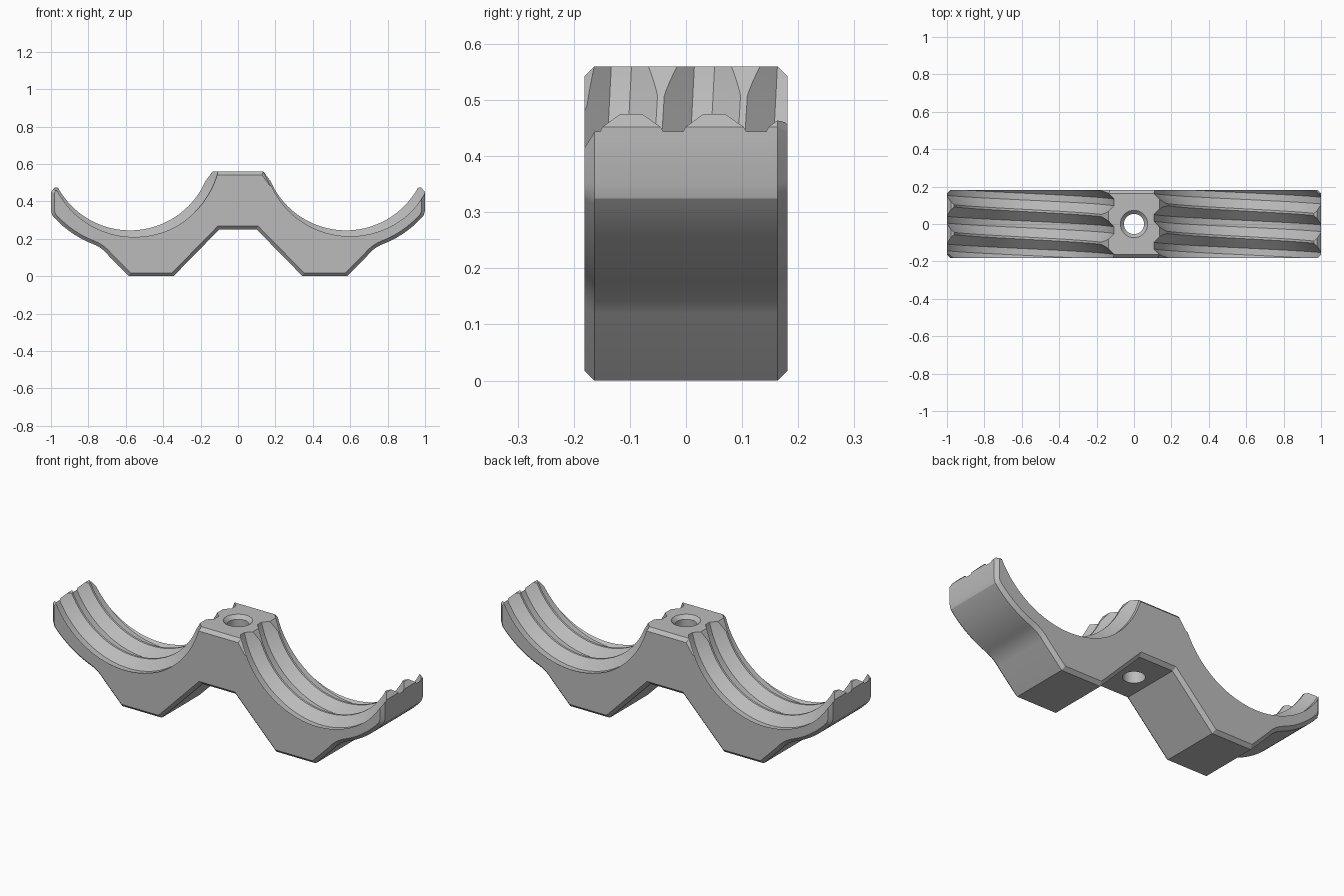
import bpy, bmesh, math
from mathutils import Vector

if "Cube" in bpy.data.objects:
    bpy.data.objects.remove(bpy.data.objects["Cube"], do_unlink=True)

CX, CZ = 0.577, 0.685               # bore axis
CREST, ROOT, OUTER = 0.44, 0.487, 0.55
PITCH, FLANK, TIP = 0.148, 0.05, 0.006
HALF, CHAMFER = 0.181, 0.018

grey = bpy.data.materials.new("light grey")
grey.use_nodes = True
grey.diffuse_color = (0.5, 0.5, 0.5, 1)
grey.node_tree.nodes["Principled BSDF"].inputs["Base Color"].default_value = grey.diffuse_color


def loft(name, rings):
    """Solid through a row of closed rings, capped at both ends."""
    bm = bmesh.new()
    rows = [[bm.verts.new(p) for p in ring] for ring in rings]
    for a, b in zip(rows, rows[1:]):
        for i in range(len(a)):
            j = (i + 1) % len(a)
            bm.faces.new((a[i], a[j], b[j], b[i]))
    bm.faces.new(rows[0][::-1])
    bm.faces.new(rows[-1])
    bmesh.ops.recalc_face_normals(bm, faces=bm.faces)
    mesh = bpy.data.meshes.new(name)
    bm.to_mesh(mesh)
    bm.free()
    mesh.materials.append(grey)
    obj = bpy.data.objects.new(name, mesh)
    bpy.context.collection.objects.link(obj)
    return obj


def inset(points, d):
    """Mitred inward offset of a clockwise outline."""
    out = []
    for i, p in enumerate(points):
        u = (p - points[i - 1]).normalized()
        v = (points[(i + 1) % len(points)] - p).normalized()
        n, m = Vector((u.y, -u.x)), Vector((v.y, -v.x))
        out.append(p + (n + m) * d / (1 + n.dot(m)))
    return out


# Right half of the side outline, clockwise from the top plate to the notch
half = [Vector(p) for p in ((0.136, 0.56), (0.18, 0.5), (CX, 0.3), (0.95, 0.47),
                            (0.978, 0.475), (1, 0.452), (1, 0.35))]
for i in range(21):                 # outer wall of the cradle
    a = math.radians(49 - i * 1.4)
    half.append(Vector((CX + OUTER * math.sin(a), CZ - OUTER * math.cos(a))))
p0, p1, p2 = half[-1], Vector((0.725, 0.152)), Vector((0.69, 0.108))
for i in range(1, 9):               # blend into the foot
    t = i / 8
    half.append(p0 * (1 - t) ** 2 + p1 * 2 * t * (1 - t) + p2 * t * t)
half += [Vector(p) for p in ((0.583, 0), (0.345, 0), (0.1, 0.25))]
outline = half + [Vector((-p.x, p.y)) for p in reversed(half)]

small = inset(outline, CHAMFER)
body = loft("double_cradle_clamp", [
    [(p.x, y, p.y) for p in pts]
    for y, pts in ((-HALF, small), (CHAMFER - HALF, outline),
                   (HALF - CHAMFER, outline), (HALF, small))])

# Threaded bore cutter swept around the bore axis
section = []
for k in range(-2, 4):
    for dy, r in ((-TIP - FLANK, ROOT), (-TIP, CREST), (TIP, CREST), (TIP + FLANK, ROOT)):
        section.append((k * PITCH - 0.072 + dy, r))
section = [(section[0][0], 0.2)] + section + [(section[-1][0], 0.2)]


def bore(name, side):
    rings = []
    for i in range(77):
        a = math.radians(-95 + i * 2.5)
        shift = -PITCH * a / math.tau
        rings.append([(side * (CX + r * math.sin(a)), side * (y + shift),
                       CZ - r * math.cos(a)) for y, r in section])
    return loft(name, rings)


# Countersunk screw hole cutter
hole = loft("screw_hole_cutter", [
    [(r * math.cos(math.tau * i / 48), r * math.sin(math.tau * i / 48), z) for i in range(48)]
    for r, z in ((0.054, 0.1), (0.054, 0.541), (0.093, 0.58))])

bpy.context.view_layer.objects.active = body
body.select_set(True)
for cutter in (bore("left_bore_cutter", 1), bore("right_bore_cutter", -1), hole):
    cutter.hide_render = True
    mod = body.modifiers.new("cut", "BOOLEAN")
    mod.operation, mod.solver, mod.object = "DIFFERENCE", "EXACT", cutter
    bpy.ops.object.modifier_apply(modifier=mod.name)
    bpy.data.objects.remove(cutter, do_unlink=True)

bpy.ops.object.shade_smooth_by_angle(angle=math.radians(20))
